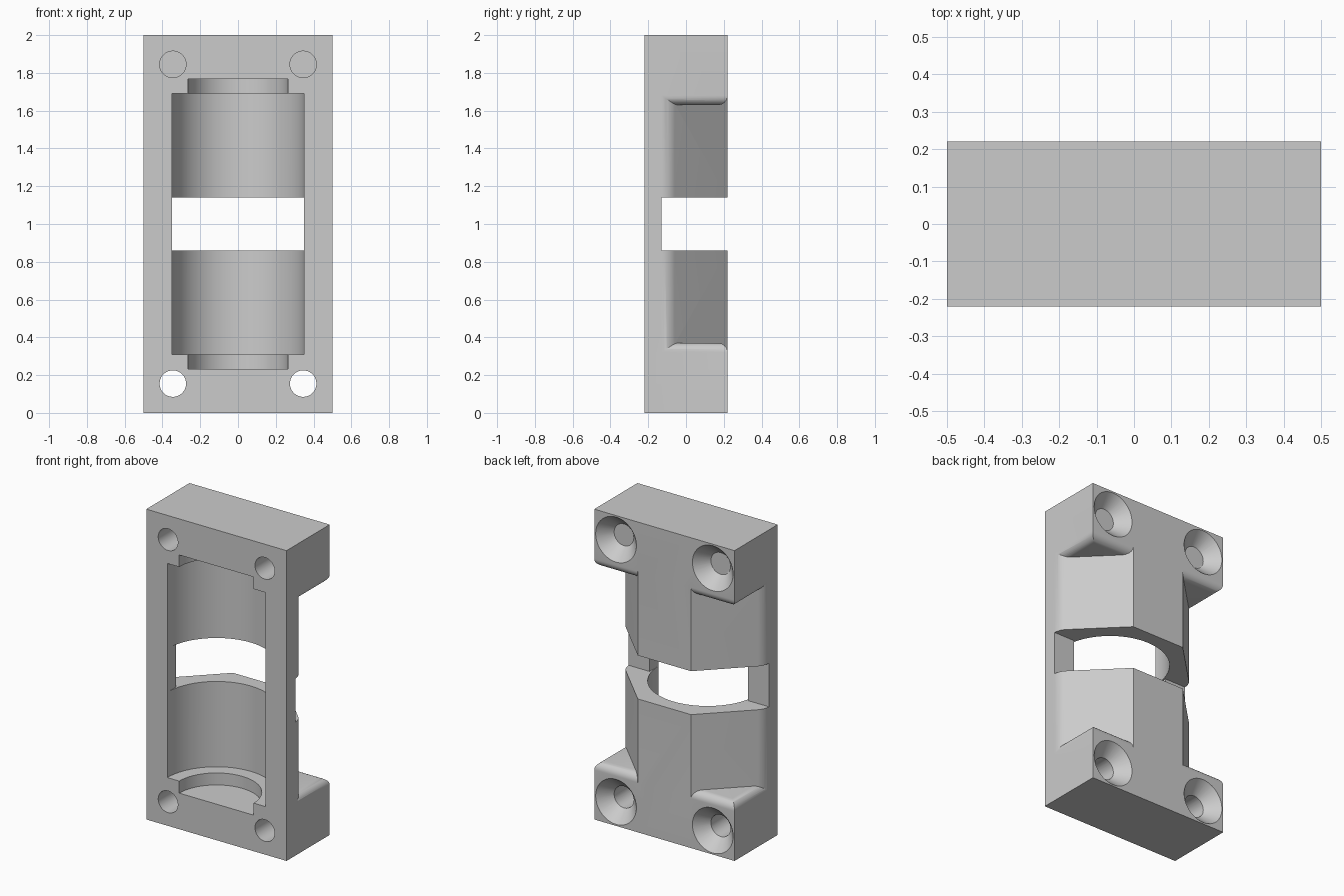
import bpy, bmesh, math
from mathutils import Matrix

if "Cube" in bpy.data.objects:
    bpy.data.objects.remove(bpy.data.objects["Cube"], do_unlink=True)

HALF_W, FRONT, BACK, HEIGHT = 0.5, -0.22, 0.22, 2.0
MID = HEIGHT / 2
CAVITY_R, SLOT_H = 0.35, 0.28

grey = bpy.data.materials.new("plain grey")
grey.use_nodes = True
colour = (0.6, 0.6, 0.6, 1)
grey.diffuse_color = colour
grey.node_tree.nodes["Principled BSDF"].inputs["Base Color"].default_value = colour


def finish(name, bm):
    bmesh.ops.recalc_face_normals(bm, faces=bm.faces)
    mesh = bpy.data.meshes.new(name)
    bm.to_mesh(mesh)
    bm.free()
    mesh.materials.append(grey)
    ob = bpy.data.objects.new(name, mesh)
    bpy.context.collection.objects.link(ob)
    return ob


def box_mesh(x0, x1, y0, y1, z0, z1):
    bm = bmesh.new()
    bmesh.ops.create_cube(bm, size=1)
    for v in bm.verts:
        v.co.x = x1 if v.co.x > 0 else x0
        v.co.y = y1 if v.co.y > 0 else y0
        v.co.z = z1 if v.co.z > 0 else z0
    return bm


def cone(name, r1, r2, depth, matrix, segments=64):
    bm = bmesh.new()
    bmesh.ops.create_cone(bm, cap_ends=True, segments=segments, radius1=r1,
                          radius2=r2, depth=depth, matrix=matrix)
    return finish(name, bm)


def combine(target, other, operation):
    # Apply the boolean and discard the helper
    other.hide_render = True
    mod = target.modifiers.new("boolean", 'BOOLEAN')
    mod.operation, mod.solver, mod.object = operation, 'EXACT', other
    bpy.context.view_layer.objects.active = target
    bpy.ops.object.modifier_apply(modifier=mod.name)
    bpy.data.objects.remove(other, do_unlink=True)


# Core: chamfered plan with softened side corners, full height
half = [(HALF_W, FRONT)]
for i in range(9):
    a = math.radians(45) * i / 8
    half.append((0.4 + 0.1 * math.cos(a), -0.13 + 0.1 * math.sin(a)))
half.append((0.19, BACK))
plan = half + [(-x, y) for x, y in reversed(half)]
bm = bmesh.new()
face = bm.faces.new([bm.verts.new((x, y, 0)) for x, y in plan])
top = bmesh.ops.extrude_face_region(bm, geom=[face])["geom"]
bmesh.ops.translate(bm, vec=(0, 0, HEIGHT),
                    verts=[g for g in top if isinstance(g, bmesh.types.BMVert)])
body = finish("bracket_body", bm)

# End blocks: full-width ends whose inner edges are rounded
for upper in (True, False):
    z0, z1 = (1.63, HEIGHT) if upper else (0, 0.37)
    inner = z0 if upper else z1
    bm = box_mesh(-HALF_W, HALF_W, -0.18, BACK, z0, z1)
    edges = [e for e in bm.edges
             if all(abs(v.co.z - inner) < 0.001 for v in e.verts)
             and not all(v.co.y < 0 for v in e.verts)]
    bmesh.ops.bevel(bm, geom=edges, offset=0.05, segments=8, profile=0.5,
                    affect='EDGES')
    combine(body, finish("end_block", bm), 'UNION')

# Stepped round cavity opening to the front
for radius, length in ((CAVITY_R, 1.38), (0.265, 1.535)):
    place = Matrix.Translation((0, FRONT, MID))
    combine(body, cone("cavity_cutter", radius, radius, length, place, 128),
            'DIFFERENCE')

# Cross slot through the middle, plus its straight-sided window
z0, z1 = MID - SLOT_H / 2, MID + SLOT_H / 2
combine(body, finish("slot_cutter", box_mesh(-1, 1, -0.13, 1, z0, z1)), 'DIFFERENCE')
combine(body, finish("window_cutter", box_mesh(-CAVITY_R, CAVITY_R, -1, 0, z0, z1)),
        'DIFFERENCE')

# Countersunk screw holes in the four corners
turn = Matrix.Rotation(math.radians(-90), 4, 'X')
for x in (-0.345, 0.345):
    for z in (0.155, HEIGHT - 0.155):
        hole = Matrix.Translation((x, 0, z)) @ turn
        sink = Matrix.Translation((x, BACK - 0.04, z)) @ turn
        combine(body, cone("hole_cutter", 0.07, 0.07, 1, hole), 'DIFFERENCE')
        combine(body, cone("sink_cutter", 0.07, 0.146, 0.082, sink), 'DIFFERENCE')

bpy.ops.object.select_all(action='DESELECT')
body.select_set(True)
bpy.context.view_layer.objects.active = body
bpy.ops.object.shade_smooth_by_angle(angle=math.radians(30))
